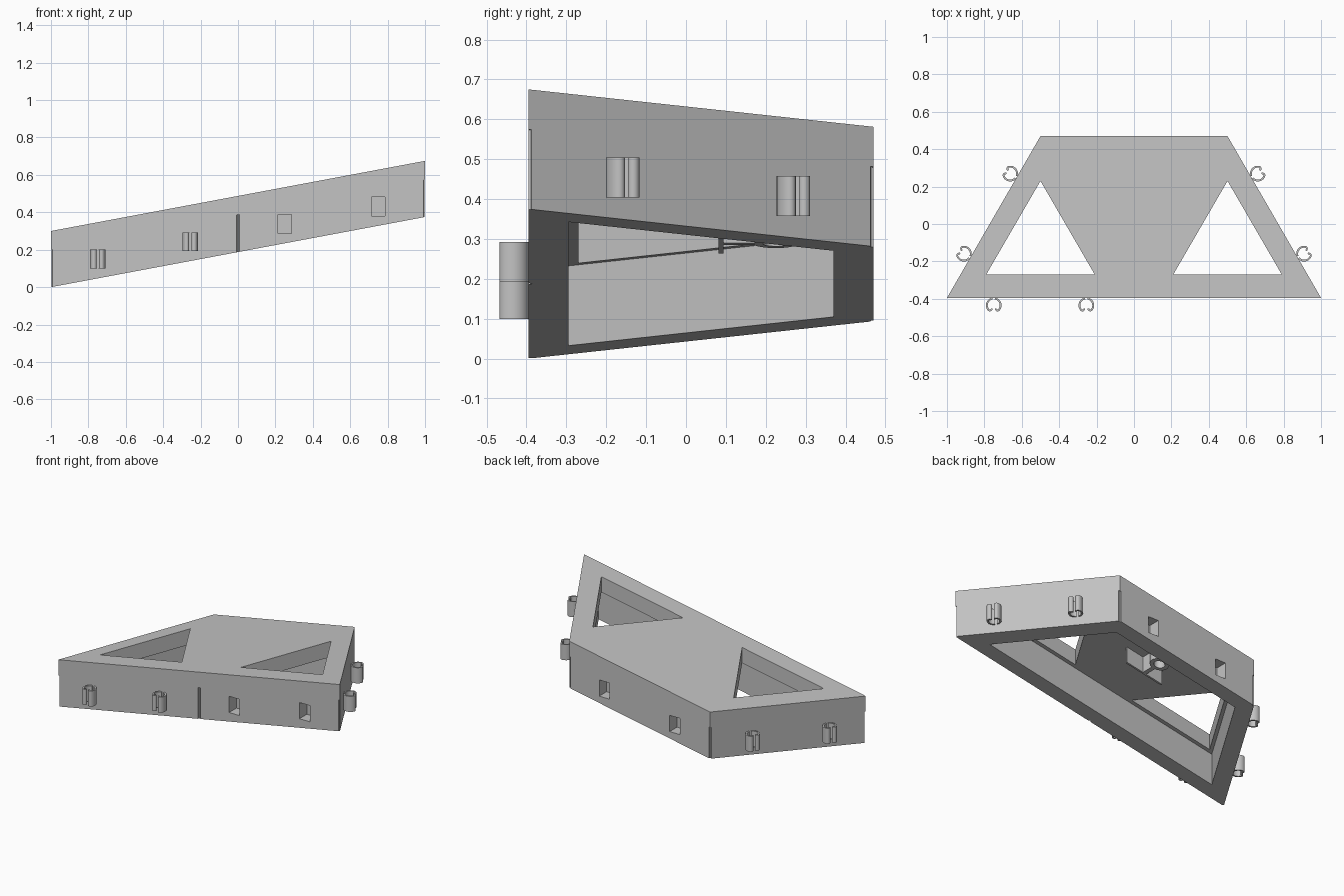
import bpy, bmesh, math
from mathutils import Vector

if "Cube" in bpy.data.objects:
    bpy.data.objects.remove(bpy.data.objects["Cube"], do_unlink=True)

SLOPE = 0.1875
FRONT, BACK = -0.395, 0.47
grey = bpy.data.materials.new("plain grey")
grey.use_nodes = True
grey.diffuse_color = (0.55, 0.55, 0.55, 1)
grey.node_tree.nodes["Principled BSDF"].inputs["Base Color"].default_value = (0.55, 0.55, 0.55, 1)


def floor(x):
    return SLOPE * (x + 1)


def prism(name, outline, z0, z1, sloped=True):
    """Upright prism; sloped ones follow the tilt of the frame."""
    bm = bmesh.new()
    base = [bm.verts.new((x, y, z0)) for x, y in outline]
    face = bm.faces.new(base)
    top = bmesh.ops.extrude_face_region(bm, geom=[face])["geom"]
    for v in top:
        if isinstance(v, bmesh.types.BMVert):
            v.co.z = z1
    if sloped:
        for v in bm.verts:
            v.co.z += floor(v.co.x)
    bmesh.ops.recalc_face_normals(bm, faces=bm.faces)
    mesh = bpy.data.meshes.new(name)
    bm.to_mesh(mesh)
    bm.free()
    mesh.materials.append(grey)
    obj = bpy.data.objects.new(name, mesh)
    bpy.context.collection.objects.link(obj)
    return obj


def cut(target, cutter):
    mod = target.modifiers.new("cut", 'BOOLEAN')
    mod.operation, mod.solver, mod.object = 'DIFFERENCE', 'EXACT', cutter
    bpy.context.view_layer.objects.active = target
    bpy.ops.object.modifier_apply(modifier=mod.name)
    bpy.data.objects.remove(cutter, do_unlink=True)


def smooth(obj):
    bpy.ops.object.select_all(action='DESELECT')
    obj.select_set(True)
    bpy.context.view_layer.objects.active = obj
    bpy.ops.object.shade_smooth_by_angle(angle=math.radians(30))


def rect(x, y, w, d):
    return [(x - w, y - d), (x + w, y - d), (x + w, y + d), (x - w, y + d)]


def circle(x, y, r, n=32):
    return [(x + r * math.cos(2 * math.pi * i / n), y + r * math.sin(2 * math.pi * i / n)) for i in range(n)]


# Trapezoid frame, hollow from below, with a thick top plate
corners = [(-1, FRONT), (1, FRONT), (0.5, BACK), (-0.5, BACK)]
frame = prism("frame", corners, 0, 0.3)
inner = [(-0.827, -0.295), (0.827, -0.295), (0.442, 0.37), (-0.442, 0.37)]
cut(frame, prism("cavity", inner, -0.1, 0.2))

# Triangular openings through the top plate
for s in (-1, 1):
    tri = [(s * 0.5 - 0.29, -0.27), (s * 0.5 + 0.29, -0.27), (s * 0.5, 0.23)]
    cut(frame, prism("opening", tri, 0.1, 0.4))

# Sockets in the front and back walls
for x, y in ((0.25, FRONT), (0.75, FRONT), (-0.25, BACK), (0.25, BACK)):
    z = floor(x) + 0.103
    cut(frame, prism("socket", rect(x, y, 0.037, 0.075), z - 0.052, z + 0.052, False))

# Narrow alignment grooves at the corners and front centre
for x, y in corners + [(0, FRONT)]:
    cut(frame, prism("groove", circle(x, y, 0.009, 8), -0.05, 0.2))


# Spring clips: two mirrored arms that curl inward at the outer gap
def arm_path():
    pts = []
    for i in range(13):
        a = math.radians(-80 + 10 * i)
        pts.append(Vector((0.037 * math.cos(a), 0.04 + 0.037 * math.sin(a))))
    turn = math.radians(40)
    c = Vector((0.027 * math.cos(turn), 0.04 + 0.027 * math.sin(turn)))
    for i in range(1, 10):
        a = turn + math.radians(16 * i)
        pts.append(c + 0.01 * Vector((math.cos(a), math.sin(a))))
    return pts


def strip(path, half):
    left, right = [], []
    for i, p in enumerate(path):
        d = (path[min(i + 1, len(path) - 1)] - path[max(i - 1, 0)]).normalized()
        n = Vector((-d.y, d.x)) * half
        left.append(p + n)
        right.append(p - n)
    return left + right[::-1]


def clip(name, x, y, normal):
    n = Vector(normal).normalized()
    t = Vector((-n.y, n.x))
    z = floor(x) + 0.103
    for side, s in (("a", -1), ("b", 1)):
        pts = [Vector((x, y)) + t * s * p.x + n * p.y for p in strip(arm_path(), 0.005)]
        smooth(prism(name + "_arm_" + side, pts, z - 0.05, z + 0.05, False))


for i, x in enumerate((-0.75, -0.255)):
    clip("front_clip_%d" % (i + 1), x, FRONT, (0, -1))
for side, s in (("left", 1), ("right", -1)):
    for i, k in enumerate((0.25, 0.745)):
        x = 1 - 0.5 * k
        y = FRONT + (BACK - FRONT) * k
        clip("%s_clip_%d" % (side, i + 1), s * x, y, (s * (BACK - FRONT), 0.5))

# Holder hanging under the top plate
prism("holder_plate", rect(0, 0.088, 0.13, 0.006), 0.1, 0.205)
prism("holder_web", rect(0, 0.135, 0.012, 0.042), 0.1, 0.205)
boss = prism("holder_ring", circle(0, 0.225, 0.055), 0.1, 0.205)
cut(boss, prism("bore", circle(0, 0.225, 0.032), 0.05, 0.19))
smooth(boss)
